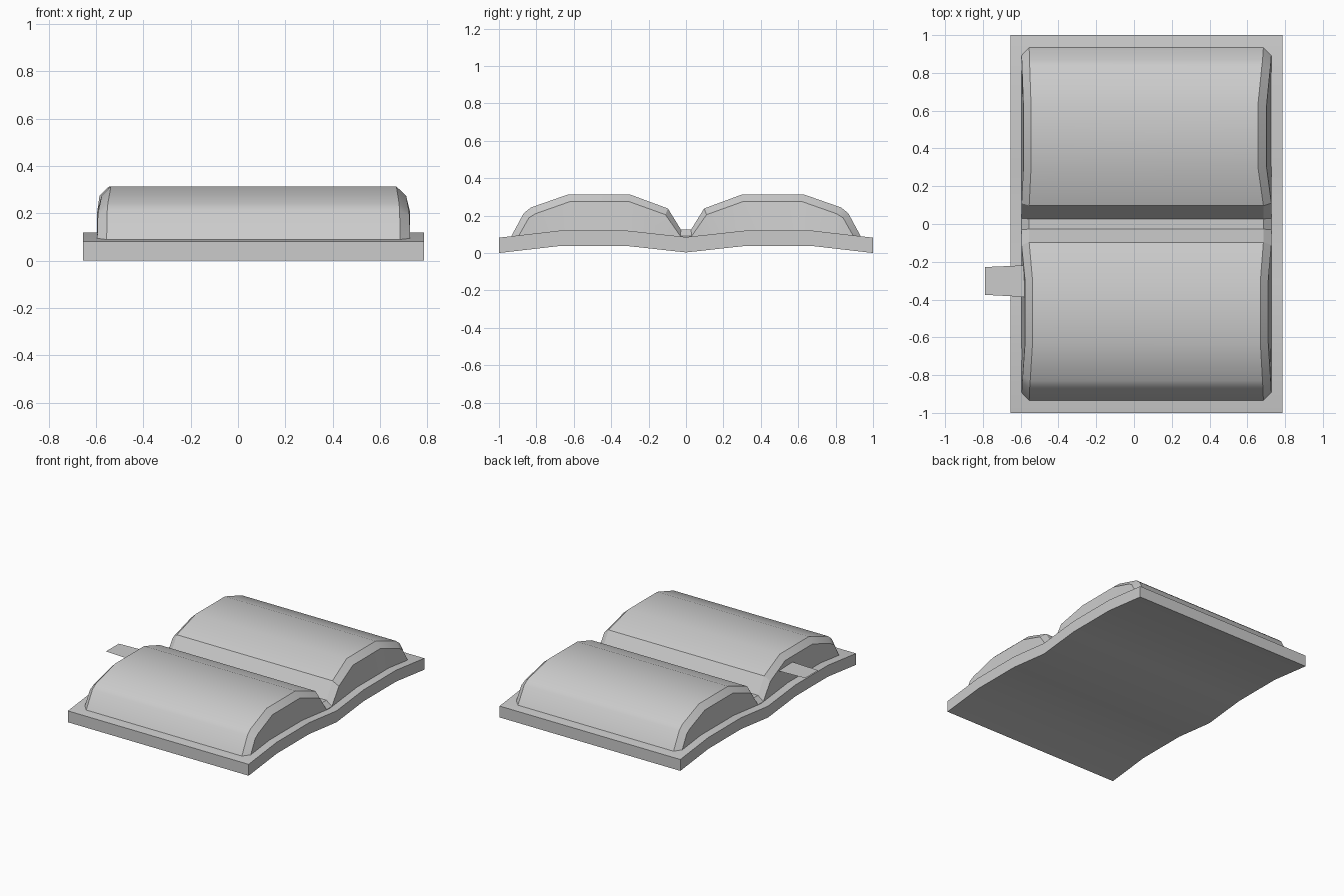
import bpy, bmesh

if "Cube" in bpy.data.objects:
    bpy.data.objects.remove(bpy.data.objects["Cube"])


def interp(y, prof):
    for (a, za), (b, zb) in zip(prof, prof[1:]):
        if a <= y <= b:
            return za + (zb - za) * (y - a) / (b - a)
    return prof[-1][1]


def mirror(half):
    return [(-y, z) for y, z in reversed(half)] + half


def make(name, bm, angle=None):
    bmesh.ops.recalc_face_normals(bm, faces=bm.faces)
    me = bpy.data.meshes.new(name)
    bm.to_mesh(me)
    bm.free()
    ob = bpy.data.objects.new(name, me)
    bpy.context.collection.objects.link(ob)
    if angle:
        bpy.ops.object.select_all(action='DESELECT')
        ob.select_set(True)
        bpy.context.view_layer.objects.active = ob
        bpy.ops.object.shade_smooth_by_angle(angle=angle)
    return ob


def skin(bm, rows):
    grid = [[bm.verts.new(p) for p in r] for r in rows]
    for a, b in zip(grid, grid[1:]):
        for i in range(len(a) - 1):
            bm.faces.new((a[i], a[i + 1], b[i + 1], b[i]))


# cover: gull-wing slab
wing = [(-1, 0), (-.68, .037), (-.31, .037), (0, .003), (.31, .037), (.68, .037), (1, 0)]
T = .082
bm = bmesh.new()
loop = wing + [(y, z + T) for y, z in reversed(wing)]
ends = [[bm.verts.new((x, y, z)) for y, z in loop] for x in (-.655, .785)]
n = len(loop)
for i in range(n):
    j = (i + 1) % n
    bm.faces.new((ends[0][i], ends[0][j], ends[1][j], ends[1][i]))
for e in ends:                      # end strips split into quads
    for i in range(len(wing) - 1):
        bm.faces.new((e[i], e[i + 1], e[n - 2 - i], e[n - 1 - i]))
make("cover", bm, .5)

# pages: arched profile with chamfered ends
outer = mirror([(.027, .125), (.097, .238), (.30, .313), (.63, .313),
                (.83, .243), (.868, .212), (.935, .088)])
inner = mirror([(.03, .09), (.11, .205), (.305, .275), (.62, .275),
                (.805, .21), (.84, .188), (.895, .09)])
peak = [0, 0, 1, 1, .3, .15, 0]     # how far each profile point leans inward
lean = peak[::-1] + peak


def row(prof, x0, low, high):
    return [(x0 + k * (low if y < 0 else high), y, z) for k, (y, z) in zip(lean, prof)]


def foot(x):
    return [(x, y, interp(y, wing) + T - .003) for y, z in inner]


bm = bmesh.new()
skin(bm, [foot(-.595),
          row(inner, -.595, .019, .010),
          row(outer, -.555, .018, .010),
          row(outer, .685, -.016, -.029),
          row(inner, .727, -.017, -.026),
          foot(.727)])
# long side feet and underside corners
bmesh.ops.remove_doubles(bm, verts=bm.verts, dist=.0005)
make("pages", bm, .52)

# bookmark: flat ribbon out of the page ends
bm = bmesh.new()
skin(bm, [[(-.79, -.375, .235), (-.79, -.228, .235)],
          [(-.56, -.387, .235), (-.56, -.218, .235)]])
make("bookmark", bm)
